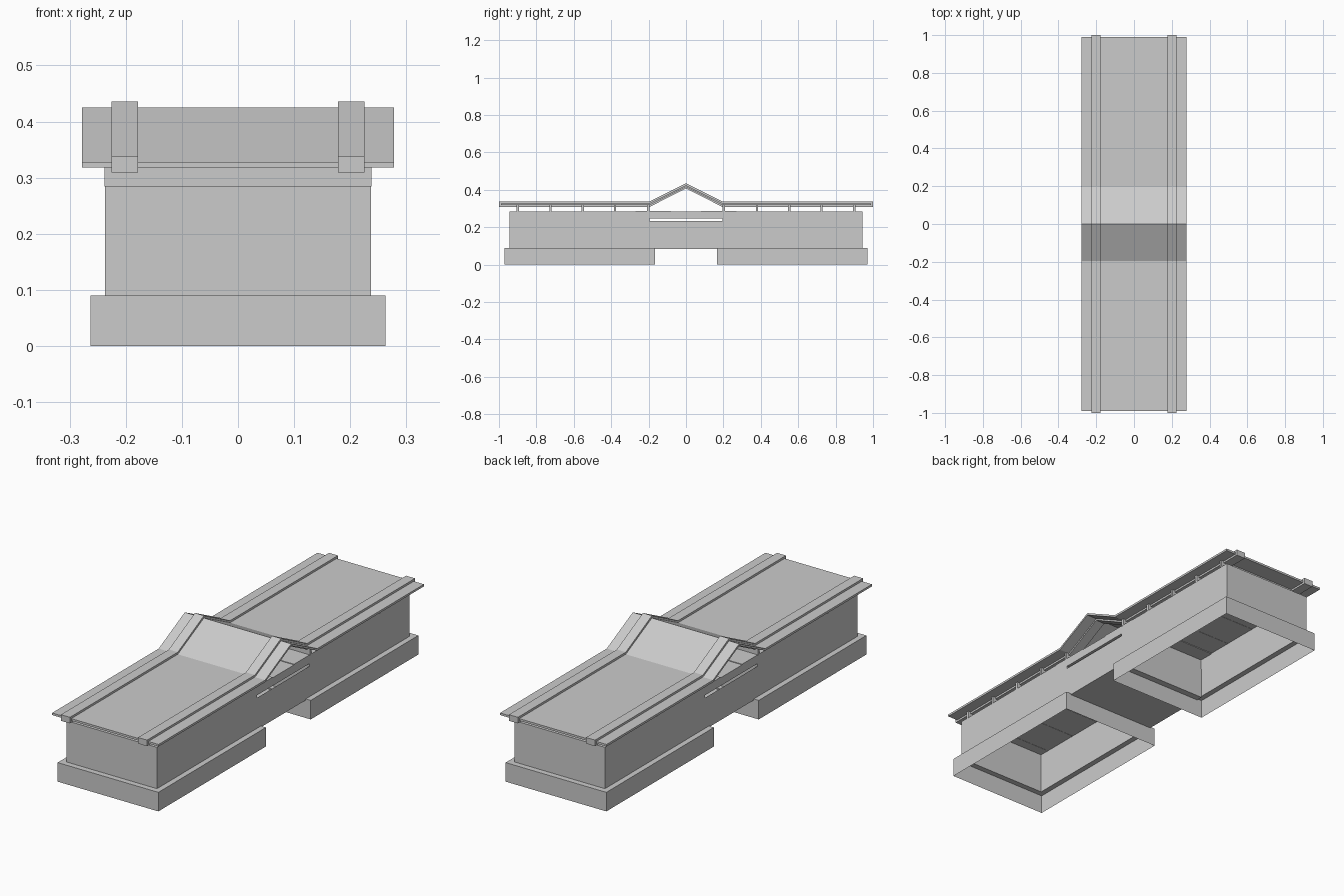
import bpy, bmesh

if "Cube" in bpy.data.objects:
    bpy.data.objects.remove(bpy.data.objects["Cube"])


def finish(name, bm):
    bmesh.ops.recalc_face_normals(bm, faces=bm.faces)
    mesh = bpy.data.meshes.new(name)
    bm.to_mesh(mesh)
    bm.free()
    obj = bpy.data.objects.new(name, mesh)
    bpy.context.collection.objects.link(obj)
    return obj


def rect_shell(name, rings, cap_top=False, cap_bottom=False):
    """Skin stacked rectangles given as (half_x, y0, y1, z)."""
    bm = bmesh.new()
    loops = [[bm.verts.new(p) for p in
              ((-hx, y0, z), (hx, y0, z), (hx, y1, z), (-hx, y1, z))]
             for hx, y0, y1, z in rings]
    for a, b in zip(loops, loops[1:]):
        for i in range(4):
            j = (i + 1) % 4
            bm.faces.new((a[i], a[j], b[j], b[i]))
    if cap_top:
        bm.faces.new(loops[-1])
    if cap_bottom:
        bm.faces.new(loops[0])
    return finish(name, bm)


def box(name, hx, y0, y1, z0, z1):
    return rect_shell(name, [(hx, y0, y1, z0), (hx, y0, y1, z1)], True, True)


def peaked_strip(name, x0, x1, end, z0, z1, rise):
    """Flat deck profile with a central peak, extruded along x."""
    ys = (-end, -0.195, 0, 0.195, end)
    lift = (0, 0, rise, 0, 0)
    bm = bmesh.new()
    rows = [[bm.verts.new((x, y, z + d)) for x, z in
             ((x0, z0), (x1, z0), (x1, z1), (x0, z1))]
            for y, d in zip(ys, lift)]
    for a, b in zip(rows, rows[1:]):
        for i in range(4):
            j = (i + 1) % 4
            bm.faces.new((a[i], a[j], b[j], b[i]))
    bm.faces.new(rows[0])
    bm.faces.new(rows[-1])
    return finish(name, bm)


# Hollow end blocks: wide plinth, ledge, upper walls and closed top
for side, s in (("front", -1), ("back", 1)):
    def span(a, b):
        return tuple(sorted((s * a, s * b)))
    rect_shell(side + "_block", [
        (0.263, *span(0.167, 0.97), 0.0),
        (0.263, *span(0.167, 0.97), 0.09),
        (0.237, *span(0.195, 0.943), 0.09),
        (0.237, *span(0.195, 0.943), 0.285)], cap_top=True)
    # Thin plate bridging block and centre
    box(side + "_joint_plate", 0.237, *span(0.08, 0.27), 0.282, 0.287)
    # Cross bars carrying the deck
    for i, y in enumerate((0.202, 0.38, 0.552, 0.724, 0.9)):
        box(f"{side}_cross_bar_{i}", 0.238, *span(y - 0.006, y + 0.006), 0.284, 0.319)

# Centre section: open trough below, slab above with a slim gap
rect_shell("centre_trough", [(0.237, -0.198, 0.198, 0.084),
                             (0.237, -0.198, 0.198, 0.234)], cap_bottom=True)
box("centre_slab", 0.237, -0.195, 0.195, 0.246, 0.284)

# Deck and its two raised rails
peaked_strip("deck", -0.278, 0.278, 0.99, 0.318, 0.328, 0.097)
for name, s in (("left_rail", -1), ("right_rail", 1)):
    peaked_strip(name, *sorted((s * 0.178, s * 0.225)), 1.0, 0.309, 0.338, 0.098)
